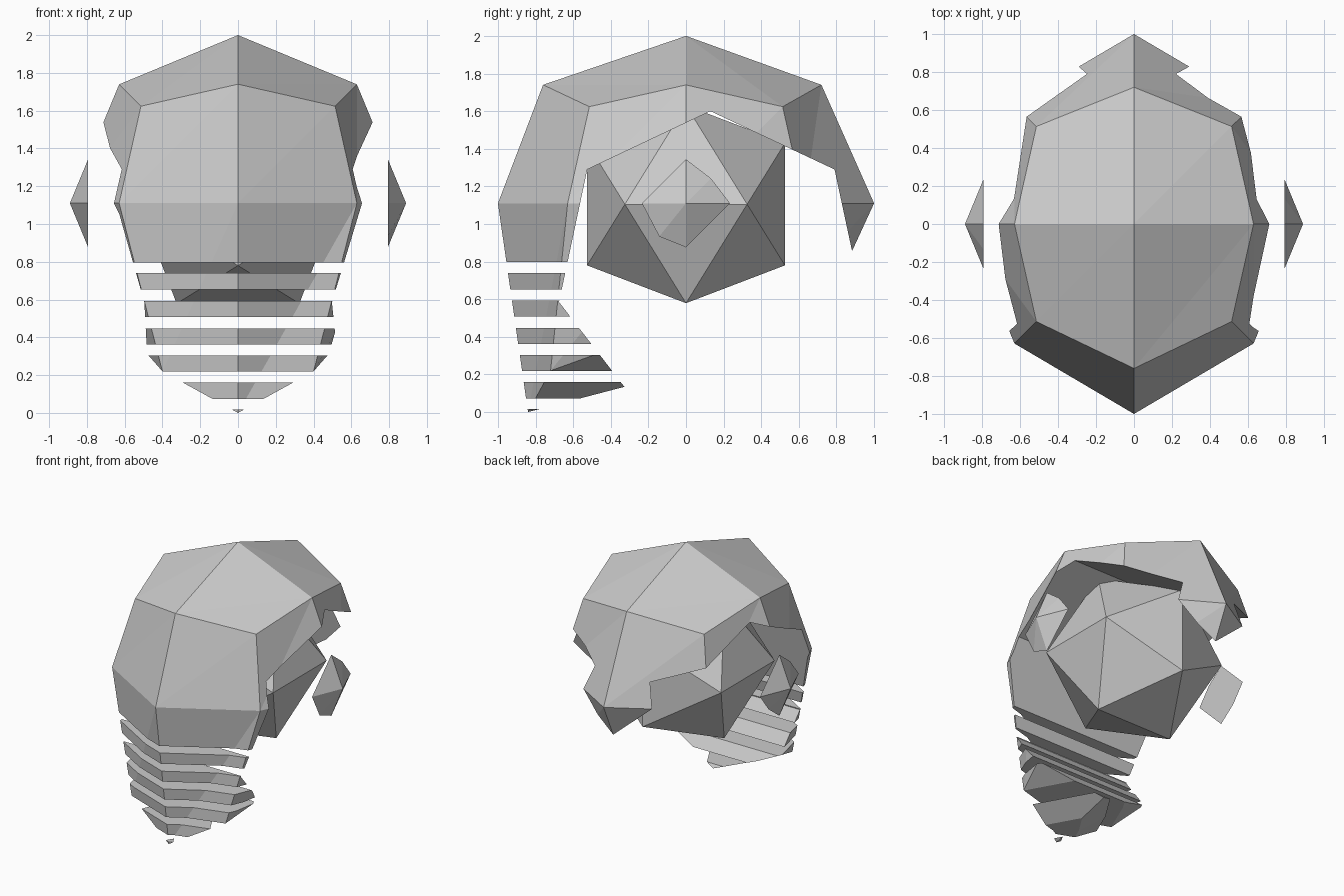
import bpy, bmesh
from mathutils import Vector

if "Cube" in bpy.data.objects:
    bpy.data.objects.remove(bpy.data.objects["Cube"])

R, CZ = 0.89, 1.11


def make_object(name, bm):
    bmesh.ops.recalc_face_normals(bm, faces=bm.faces)
    me = bpy.data.meshes.new(name)
    bm.to_mesh(me)
    bm.free()
    ob = bpy.data.objects.new(name, me)
    bpy.context.collection.objects.link(ob)
    return ob


def cut(ob, cutter):
    mod = ob.modifiers.new("cut", 'BOOLEAN')
    mod.operation, mod.solver, mod.object = 'DIFFERENCE', 'EXACT', cutter
    bpy.context.view_layer.objects.active = ob
    bpy.ops.object.modifier_apply(modifier=mod.name)
    bpy.data.objects.remove(cutter)


def prism(bm, profile, half_width):
    """Extrude a (y, z) outline across x."""
    a = [bm.verts.new((-half_width, y, z)) for y, z in profile]
    b = [bm.verts.new((half_width, y, z)) for y, z in profile]
    bm.faces.new(a)
    bm.faces.new(b[::-1])
    for i in range(len(a)):
        j = (i + 1) % len(a)
        bm.faces.new((a[i], b[i], b[j], a[j]))


# Helmet: sphere made from a cube with 2 x 2 faces per side,
# with the front-back crest pulled out and the chin pulled down
moved = {
    (0, -1, 0): (0, -1, 1.11), (0, 1, 0): (0, 1, 1.11),
    (0, -1, 1): (0, -0.76, 1.74), (0, 1, 1): (0, 0.72, 1.74),
    (0, -1, -1): (0, -0.84, 0), (0, 1, -1): (0, 0.71, 0.48),
    (1, -1, -1): (0.40, -0.72, 0.22), (-1, -1, -1): (-0.40, -0.72, 0.22),
}
bm = bmesh.new()
verts = {}


def grid_vert(key):
    if key not in verts:
        pos = moved.get(key) or Vector(key).normalized() * R + Vector((0, 0, CZ))
        verts[key] = bm.verts.new(pos)
    return verts[key]


# outward normal, right direction, up direction of each cube side
sides = [((0, -1, 0), (1, 0, 0), (0, 0, 1)), ((0, 1, 0), (-1, 0, 0), (0, 0, 1)),
         ((1, 0, 0), (0, 1, 0), (0, 0, 1)), ((-1, 0, 0), (0, -1, 0), (0, 0, 1)),
         ((0, 0, 1), (1, 0, 0), (0, 1, 0)), ((0, 0, -1), (1, 0, 0), (0, -1, 0))]
for n, u, v in sides:
    def p(i, j):
        return grid_vert(tuple(n[k] + i * u[k] + j * v[k] for k in range(3)))
    for i in (-1, 0):
        for j in (-1, 0):
            bm.faces.new((p(i, j), p(i + 1, j), p(i + 1, j + 1)))
            bm.faces.new((p(i, j), p(i + 1, j + 1), p(i, j + 1)))
helmet = make_object("helmet_with_ear_studs", bm)

# Open lower back, leaving the dome, the chin and the two ear tips
bm = bmesh.new()
prism(bm, [(-0.525, 1.29), (0.13, 1.60), (0.79, 1.29), (0.97, 0.45),
           (0.97, -0.2), (-0.07, -0.2), (-0.675, 0.585)], 0.793)
cut(helmet, make_object("opening_cutter", bm))

# Horizontal gaps that turn the chin into slats
bm = bmesh.new()
for z0, z1 in [(0.74, 0.797), (0.592, 0.652), (0.447, 0.507),
               (0.303, 0.362), (0.16, 0.218), (0.017, 0.073)]:
    prism(bm, [(-1.3, z0), (-0.1, z0), (-0.1, z1), (-1.3, z1)], 0.78)
cut(helmet, make_object("slat_gap_cutter", bm))

# Inner head: icosahedron with its edges square to the axes
bm = bmesh.new()
a, b = 0.325, 0.526
for s in (-1, 1):
    for t in (-1, 1):
        for co in ((0, s * b, t * a), (s * b, t * a, 0), (s * a, 0, t * b)):
            bm.verts.new((co[0], co[1], co[2] + CZ - 0.005))
bmesh.ops.convex_hull(bm, input=bm.verts)
make_object("inner_head", bm)
